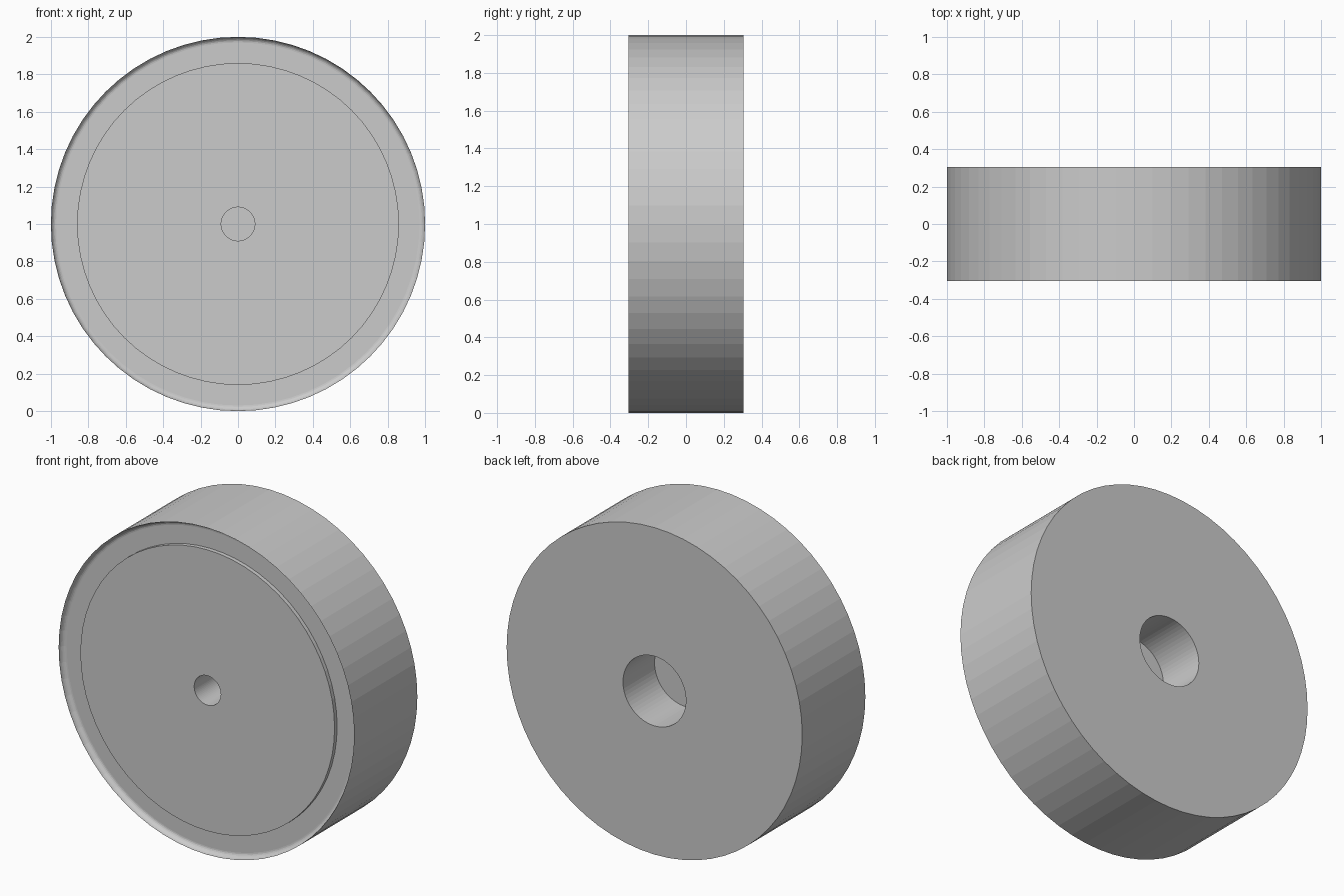
import bpy, bmesh
from math import pi, sin, cos
from mathutils import Vector

if "Cube" in bpy.data.objects:
    bpy.data.objects.remove(bpy.data.objects["Cube"])

SIDES = 64
CENTRE = Vector((0, 0, 1))


def lathe(name, profile):
    """Spin a closed (radius, y) profile around the wheel's y axis."""
    bm = bmesh.new()
    verts = [bm.verts.new((r, y, 1)) for r, y in profile]
    edges = [bm.edges.new(pair) for pair in zip(verts, verts[1:])]
    bmesh.ops.spin(bm, geom=verts + edges, cent=CENTRE, axis=(0, 1, 0),
                   angle=2 * pi, steps=SIDES, use_merge=False)
    bmesh.ops.remove_doubles(bm, verts=bm.verts, dist=1e-4)
    bmesh.ops.recalc_face_normals(bm, faces=bm.faces)
    mesh = bpy.data.meshes.new(name)
    bm.to_mesh(mesh)
    bm.free()
    obj = bpy.data.objects.new(name, mesh)
    bpy.context.collection.objects.link(obj)
    return obj


# Concave fillet rising from the front ring to the sharp outer lip
lip_w, lip_d, ring_y = 0.03, 0.035, -0.27
lip = [(1 - lip_w + lip_w * sin(a), ring_y - lip_d * (1 - cos(a)))
       for a in (i * pi / 12 for i in range(7))]

# Front axle hole, raised centre disc, front ring and lip, tread, back bore
profile = [(0, -0.03), (0.09, -0.03), (0.09, -0.295),
           (0.86, -0.295), (0.86, ring_y)]
profile += lip
profile += [(1, 0.305), (0.213, 0.305), (0.213, 0), (0, 0)]

lathe("wheel", profile)
